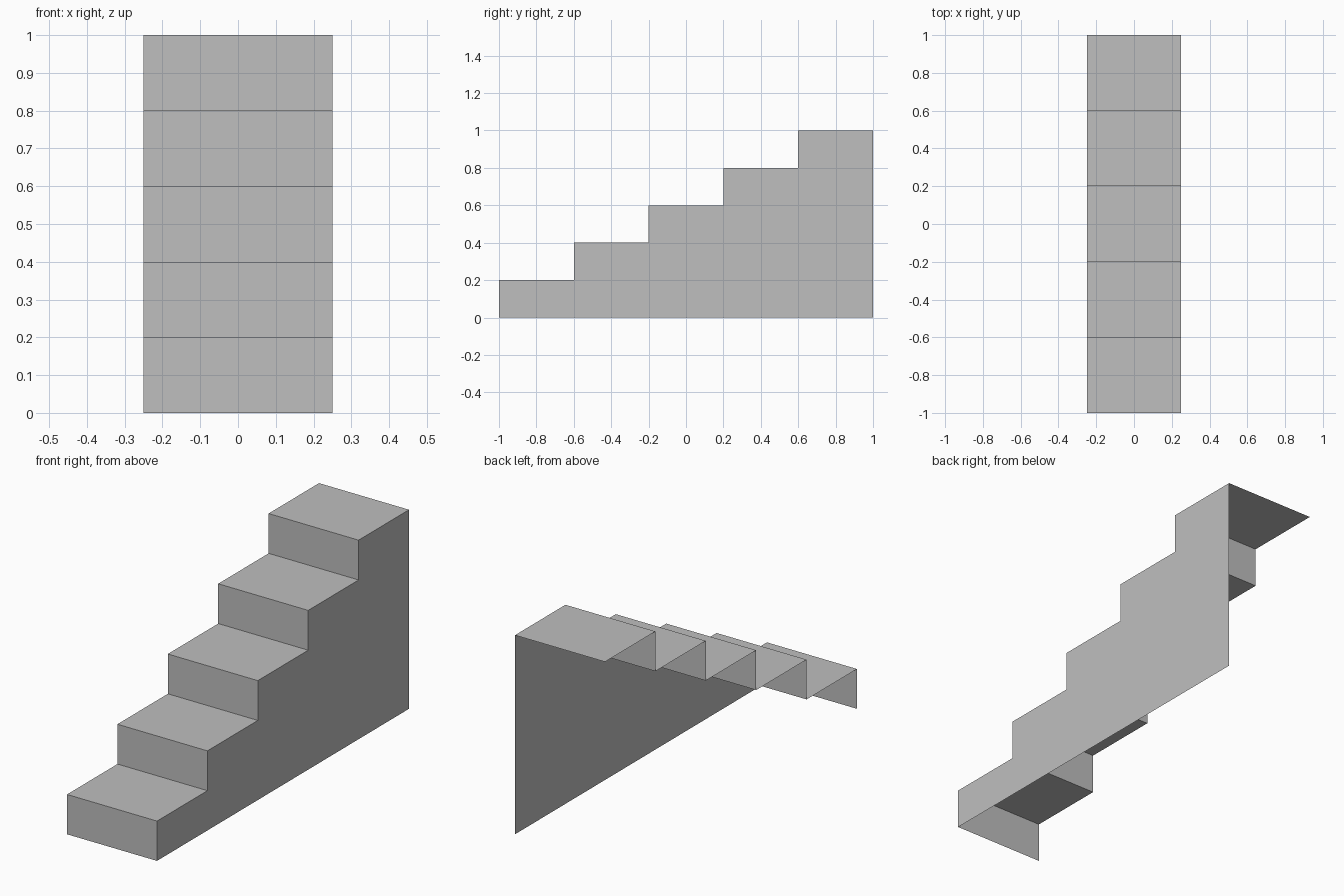
import bpy

STEPS = 5
RISE, RUN = 0.2, 0.4
HALF_WIDTH = 0.25
FRONT, BACK = -1.0, 1.0

cube = bpy.data.objects.get("Cube")
if cube:
    bpy.data.objects.remove(cube, do_unlink=True)

grey = bpy.data.materials.new("plain grey")
grey.use_nodes = True
colour = (0.52, 0.52, 0.52, 1)
grey.diffuse_color = colour
grey.node_tree.nodes["Principled BSDF"].inputs["Base Color"].default_value = colour


def add_mesh(name, verts, faces):
    mesh = bpy.data.meshes.new(name)
    mesh.from_pydata(verts, [], faces)
    mesh.materials.append(grey)
    mesh.update()
    obj = bpy.data.objects.new(name, mesh)
    bpy.context.collection.objects.link(obj)
    return obj


# Zigzag side profile (y, z), from the front foot to the top back edge
profile = [(FRONT, 0)]
for i in range(STEPS):
    y, z = FRONT + i * RUN, (i + 1) * RISE
    profile += [(y, z), (y + RUN, z)]

# Folded sheet of risers and treads, open underneath and at the back
verts = [(x, y, z) for y, z in profile for x in (-HALF_WIDTH, HALF_WIDTH)]
faces = [(2 * i, 2 * i + 1, 2 * i + 3, 2 * i + 2) for i in range(len(profile) - 1)]
add_mesh("risers_and_treads", verts, faces)

# Single stepped side panel on the left; the other side stays open
outline = [(HALF_WIDTH, y, z) for y, z in profile + [(BACK, 0)]]
add_mesh("left_side_panel", outline, [tuple(reversed(range(len(outline))))])
